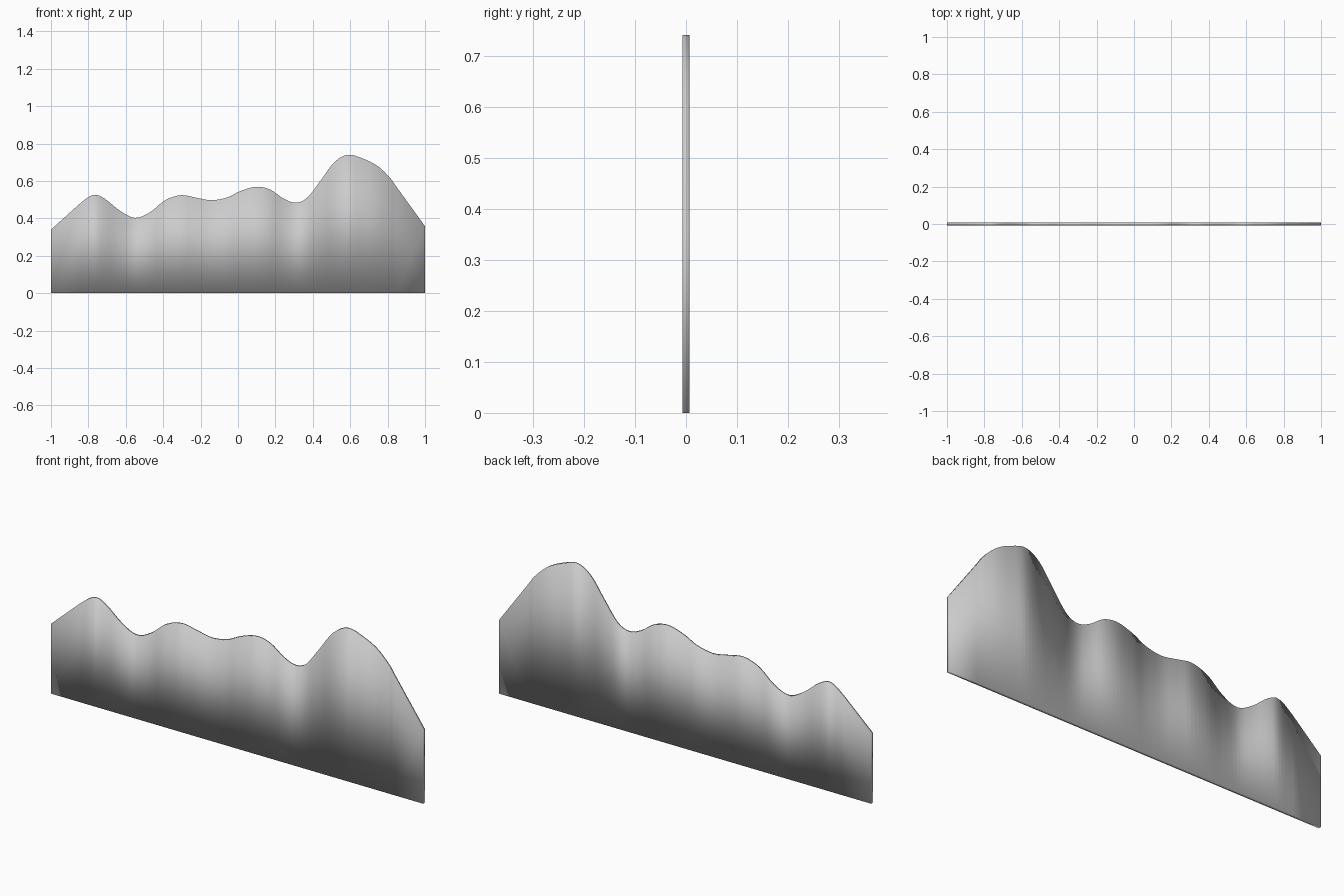
import bpy, bmesh

if "Cube" in bpy.data.objects:
    bpy.data.objects.remove(bpy.data.objects["Cube"])

# Wavy upper outline of the panel, left to right (x, z)
KEYS = [(-1.0, .34), (-.85, .475), (-.775, .525), (-.715, .507), (-.63, .44),
        (-.55, .403), (-.47, .433), (-.39, .497), (-.305, .524), (-.225, .511),
        (-.14, .497), (-.055, .513), (.01, .545), (.095, .569), (.17, .555),
        (.245, .505), (.31, .484), (.37, .51), (.44, .6), (.515, .7),
        (.587, .74), (.665, .721), (.745, .681), (.81, .62), (.85, .565), (1.0, .358)]
HALF = 0.007  # half thickness
STEPS = 4


def catmull(a, b, c, d, t):
    return tuple(0.5 * (2 * q + (r - p) * t + (2 * p - 5 * q + 4 * r - s) * t * t
                        + (3 * q - p - 3 * r + s) * t ** 3)
                 for p, q, r, s in zip(a, b, c, d))


# Smooth curve between the straight end slopes
outline = [KEYS[0]]
for i in range(1, len(KEYS) - 2):
    outline += [catmull(*KEYS[i - 1:i + 3], k / STEPS) for k in range(STEPS)]
outline += KEYS[-2:]

# Flat sheet of vertical strips, extruded through its thickness
bm = bmesh.new()
cols = [(bm.verts.new((x, -HALF, 0)), bm.verts.new((x, -HALF, z))) for x, z in outline]
for (a, b), (c, d) in zip(cols, cols[1:]):
    bm.faces.new((a, c, d, b))
ext = bmesh.ops.extrude_face_region(bm, geom=bm.faces[:], use_keep_orig=True)
bmesh.ops.translate(bm, vec=(0, 2 * HALF, 0),
                    verts=[g for g in ext["geom"] if isinstance(g, bmesh.types.BMVert)])
bmesh.ops.recalc_face_normals(bm, faces=bm.faces[:])
for f in bm.faces:
    f.smooth = True

mesh = bpy.data.meshes.new("wavy_panel")
bm.to_mesh(mesh)
bm.free()
panel = bpy.data.objects.new("wavy_panel", mesh)
bpy.context.collection.objects.link(panel)
